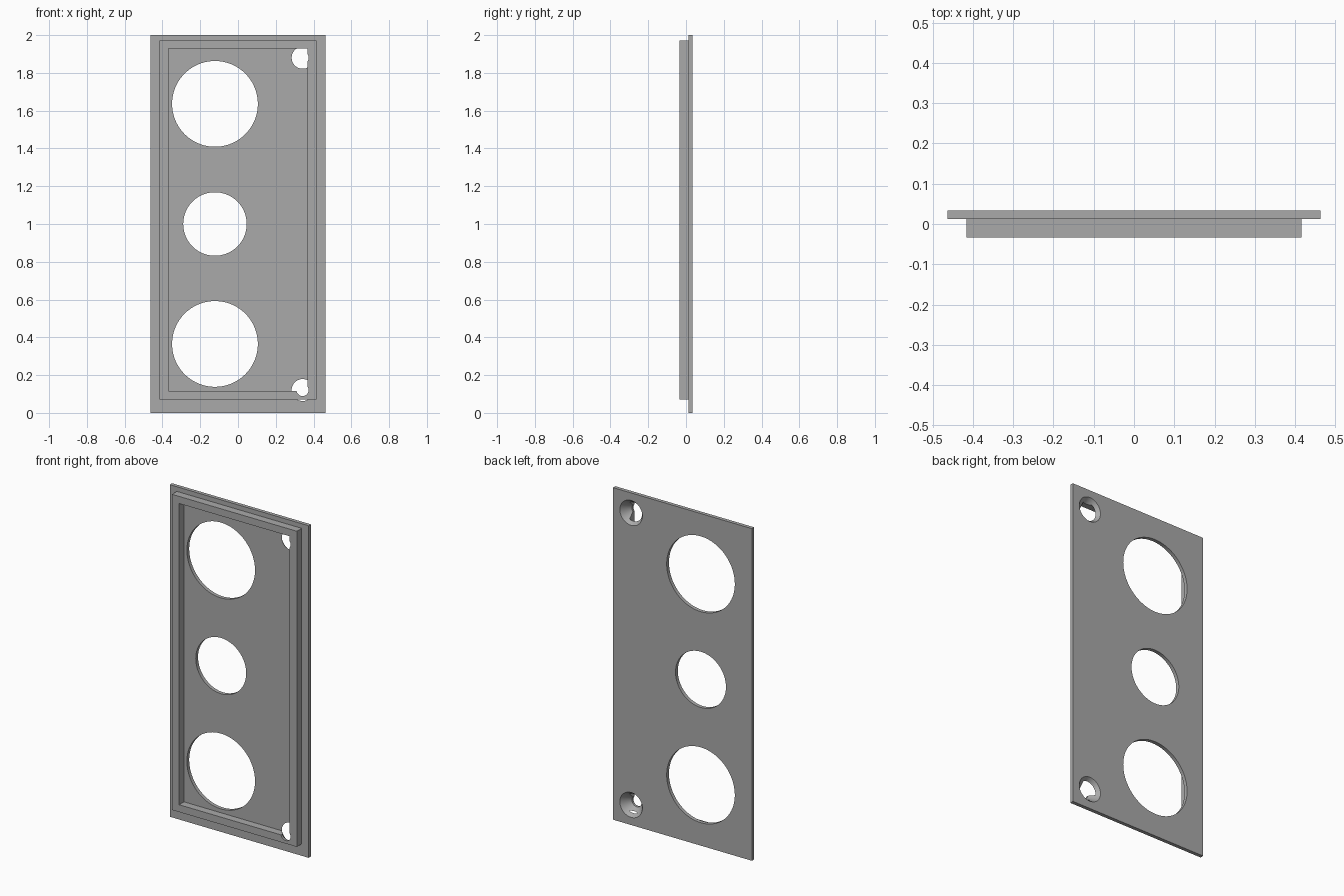
import bpy
import bmesh
import math
from mathutils import Matrix, Vector

if "Cube" in bpy.data.objects:
    bpy.data.objects.remove(bpy.data.objects["Cube"], do_unlink=True)

grey = bpy.data.materials.new("panel grey")
grey.use_nodes = True
colour = (0.4, 0.4, 0.4, 1)
grey.diffuse_color = colour
grey.node_tree.nodes["Principled BSDF"].inputs["Base Color"].default_value = colour

BACK, FACE, FRONT = 0.034, 0.012, -0.034


def finish(name, bm):
    bmesh.ops.recalc_face_normals(bm, faces=bm.faces)
    mesh = bpy.data.meshes.new(name)
    bm.to_mesh(mesh)
    bm.free()
    mesh.materials.append(grey)
    obj = bpy.data.objects.new(name, mesh)
    bpy.context.collection.objects.link(obj)
    return obj


def box(name, low, high):
    low, high = Vector(low), Vector(high)
    bm = bmesh.new()
    bmesh.ops.create_cube(bm, size=1, matrix=Matrix.Translation((low + high) / 2)
                          @ Matrix.Diagonal((*(high - low), 1)))
    return finish(name, bm)


def turned(name, x, z, profile, sides=64):
    """Solid of revolution about the y axis from (y, radius) pairs."""
    bm = bmesh.new()
    rings = []
    for y, r in profile:
        angles = [math.tau * i / sides for i in range(sides)]
        rings.append([bm.verts.new((x + r * math.cos(a), y, z + r * math.sin(a)))
                      for a in angles])
    for a, b in zip(rings, rings[1:]):
        for i in range(sides):
            j = (i + 1) % sides
            bm.faces.new((a[i], a[j], b[j], b[i]))
    bm.faces.new(rings[0])
    bm.faces.new(rings[-1])
    return finish(name, bm)


def cut(target, cutter):
    mod = target.modifiers.new("cut", "BOOLEAN")
    mod.operation = "DIFFERENCE"
    mod.solver = "EXACT"
    mod.object = cutter
    bpy.context.view_layer.objects.active = target
    bpy.ops.object.modifier_apply(modifier=mod.name)


# Back plate and the raised rim on its front
plate = box("back_plate", (-0.463, FACE, 0), (0.463, BACK, 2))
rim = box("front_rim", (-0.416, FRONT, 0.071), (0.416, FACE + 0.003, 1.972))
opening = box("rim_opening_cutter", (-0.368, -0.1, 0.115), (0.368, 0.1, 1.929))
cut(rim, opening)
cutters = [opening]

# Three round openings
for z, r in ((1.636, 0.227), (1.0, 0.168), (0.365, 0.227)):
    hole = turned("round_hole_cutter", -0.122, z, [(-0.1, r), (0.1, r)], 96)
    cut(plate, hole)
    cutters.append(hole)

# Countersunk screw holes that also bite into the rim
for z in (1.88, 0.121):
    screw = turned("screw_hole_cutter", 0.342, z,
                   [(-0.1, 0.032), (-0.02, 0.032), (FACE, 0.058),
                    (BACK, 0.075), (0.05, 0.0875)])
    for part in (plate, rim):
        cut(part, screw)
    cutters.append(screw)

for cutter in cutters:
    bpy.data.objects.remove(cutter, do_unlink=True)

# Smooth hole walls, crisp edges
bpy.ops.object.select_all(action="DESELECT")
for part in (plate, rim):
    part.select_set(True)
bpy.context.view_layer.objects.active = plate
bpy.ops.object.shade_smooth_by_angle(angle=math.radians(25))
